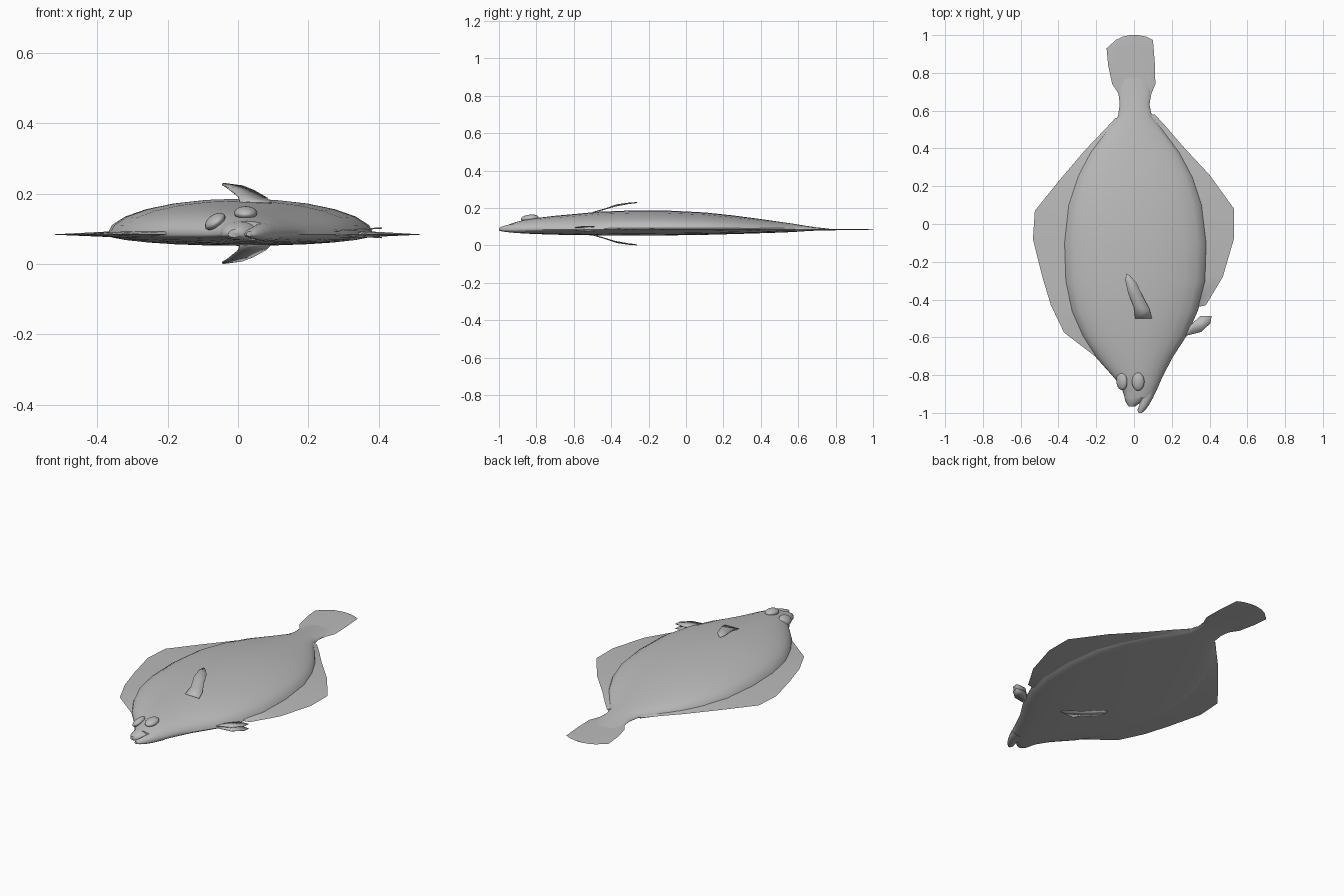
import bpy, bmesh, math
from mathutils import Vector

if "Cube" in bpy.data.objects:
    bpy.data.objects.remove(bpy.data.objects["Cube"], do_unlink=True)

grey = bpy.data.materials.new("fish_grey")
grey.use_nodes = True
grey.diffuse_color = (0.5, 0.5, 0.5, 1)
grey.node_tree.nodes["Principled BSDF"].inputs["Base Color"].default_value = (0.5, 0.5, 0.5, 1)

ZM = 0.084   # height of the fish's flat mid plane


def finish(name, bm, angle=50):
    bmesh.ops.recalc_face_normals(bm, faces=bm.faces)
    me = bpy.data.meshes.new(name)
    bm.to_mesh(me)
    bm.free()
    me.materials.append(grey)
    ob = bpy.data.objects.new(name, me)
    bpy.context.collection.objects.link(ob)
    bpy.ops.object.select_all(action='DESELECT')
    ob.select_set(True)
    bpy.context.view_layer.objects.active = ob
    bpy.ops.object.shade_smooth_by_angle(angle=math.radians(angle))
    return ob


def grid(bm, rows, closed=False):
    """Join rows of points with quads; returns the rows of vertices."""
    vr = [[bm.verts.new(p) for p in r] for r in rows]
    n = len(vr[0])
    for a, b in zip(vr, vr[1:]):
        for i in range(n if closed else n - 1):
            j = (i + 1) % n
            bm.faces.new((a[i], a[j], b[j], b[i]))
    return vr


def loft(name, sections, sides=24):
    """Elliptic cross sections given as (y, x_min, x_max, z_bottom, z_top)."""
    rows = []
    for y, x0, x1, zb, zt in sections:
        row = []
        for i in range(sides):
            a = 2 * math.pi * i / sides
            s = math.sin(a)
            z = ZM + s * ((zt - ZM) if s > 0 else (ZM - zb))
            row.append(((x0 + x1) / 2 + math.cos(a) * (x1 - x0) / 2, y, z))
        rows.append(row)
    bm = bmesh.new()
    vr = grid(bm, rows, True)
    bm.faces.new(vr[0])
    bm.faces.new(vr[-1])
    return finish(name, bm)


# Body
BODY = [
    (-0.92, -0.048, 0.100, 0.068, 0.122),
    (-0.88, -0.062, 0.120, 0.064, 0.132),
    (-0.82, -0.100, 0.146, 0.061, 0.143),
    (-0.71, -0.198, 0.202, 0.057, 0.157),
    (-0.59, -0.275, 0.280, 0.055, 0.168),
    (-0.46, -0.332, 0.338, 0.053, 0.180),
    (-0.30, -0.365, 0.380, 0.052, 0.186),
    (-0.10, -0.372, 0.386, 0.053, 0.186),
    (0.10, -0.350, 0.362, 0.056, 0.176),
    (0.25, -0.300, 0.312, 0.060, 0.160),
    (0.38, -0.232, 0.242, 0.064, 0.143),
    (0.50, -0.140, 0.152, 0.068, 0.126),
    (0.57, -0.085, 0.095, 0.071, 0.116),
    (0.63, -0.076, 0.082, 0.075, 0.106),
    (0.70, -0.080, 0.086, 0.079, 0.096),
    (0.78, -0.060, 0.060, 0.082, 0.087),
]
loft("body", BODY)

# Jaws, split sideways because the fish lies on its flank
loft("upper_jaw", [
    (-0.86, -0.060, 0.070, 0.066, 0.130),
    (-0.92, -0.050, 0.058, 0.068, 0.121),
    (-0.945, -0.043, 0.034, 0.070, 0.112),
    (-0.965, -0.028, 0.008, 0.076, 0.098)], 16)
loft("lower_jaw", [
    (-0.86, 0.030, 0.127, 0.064, 0.122),
    (-0.92, 0.036, 0.101, 0.067, 0.116),
    (-0.96, 0.028, 0.078, 0.071, 0.108),
    (-0.985, 0.018, 0.060, 0.075, 0.100),
    (-1.00, 0.024, 0.042, 0.079, 0.093)], 16)

# Tail fin: a thin plate fanning out of the tail root
loft("tail_fin", [(y, a, b, ZM - t, ZM + t) for y, a, b, t in [
    (0.62, -0.074, 0.080, 0.006), (0.69, -0.082, 0.092, 0.005),
    (0.74, -0.115, 0.113, 0.004), (0.84, -0.137, 0.111, 0.003),
    (0.93, -0.145, 0.104, 0.002), (0.975, -0.095, 0.100, 0.002),
    (0.992, -0.060, 0.064, 0.001), (1.00, -0.020, 0.020, 0.001)]], 16)


def body_edge(y, side):
    """x of the body's outline at y; side is 1 for min x, 2 for max x."""
    for a, b in zip(BODY, BODY[1:]):
        if a[0] <= y <= b[0]:
            return a[side] + (b[side] - a[side]) * (y - a[0]) / (b[0] - a[0])


# Edge fins along both sides: wedges thick at the body and sharp outside
EDGE_FINS = {
    "right_edge_fin": (1, [(-0.20, -0.705), (-0.37, -0.575), (-0.44, -0.43), (-0.485, -0.28),
                           (-0.535, -0.08), (-0.525, 0.07), (-0.40, 0.225), (-0.26, 0.39),
                           (-0.155, 0.50), (-0.10, 0.56)]),
    "left_edge_fin": (2, [(0.335, -0.44), (0.38, -0.43), (0.47, -0.28), (0.53, -0.075),
                          (0.53, 0.08), (0.40, 0.26), (0.26, 0.41), (0.17, 0.515), (0.11, 0.58)]),
}
for name, (side, outer) in EDGE_FINS.items():
    inner = [(body_edge(y, side) * 0.93, y) for x, y in outer]
    bm = bmesh.new()
    grid(bm, [[(x, y, ZM + 0.010) for x, y in inner],
              [(x, y, ZM) for x, y in outer],
              [(x, y, ZM - 0.008) for x, y in inner]])
    finish(name, bm, 80)


def paired_fin(name, edge_a, edge_b, flip_z=None):
    """Thin curved blade between two edges, optionally mirrored in height."""
    rows = [edge_a, edge_b]
    if flip_z is not None:
        rows = [[(x, y, 2 * flip_z - z) for x, y, z in r] for r in rows]
    bm = bmesh.new()
    grid(bm, rows)
    ob = finish(name, bm)
    mod = ob.modifiers.new("thickness", 'SOLIDIFY')
    mod.thickness = 0.004
    mod.offset = 0


# Blade fins above and below the body
lead = [(0.005, -0.50, 0.176), (0.000, -0.44, 0.193), (-0.030, -0.37, 0.217), (-0.046, -0.30, 0.227), (-0.040, -0.262, 0.229)]
trail = [(0.095, -0.50, 0.174), (0.082, -0.45, 0.188), (0.045, -0.38, 0.209), (0.012, -0.31, 0.222), (-0.020, -0.275, 0.226)]
paired_fin("upper_side_fin", lead, trail)
paired_fin("lower_side_fin", lead, trail, 0.1155)

# Two small belly fins on the left edge, spreading apart
for name, dz in (("belly_fin_upper", 1), ("belly_fin_lower", -1)):
    front = [(0.25, -0.60), (0.29, -0.588), (0.355, -0.572), (0.405, -0.525)]
    back = [(0.27, -0.56), (0.30, -0.535), (0.350, -0.488), (0.410, -0.488)]
    paired_fin(name, *[[(x, y, 0.089 + dz * (0.004 + (x - 0.25) * 0.06)) for x, y in r]
                       for r in (front, back)])

# Eyes, both on the upper flank
for name, loc, tilt in (("right_eye", (-0.065, -0.832, 0.121), -35),
                        ("left_eye", (0.022, -0.835, 0.145), 0)):
    bpy.ops.mesh.primitive_uv_sphere_add(segments=20, ring_count=12, radius=1, location=loc,
                                         rotation=(math.radians(6), math.radians(tilt), 0))
    eye = bpy.context.object
    eye.name = eye.data.name = name
    eye.scale = (0.033, 0.048, 0.019)
    eye.data.materials.append(grey)
    bpy.ops.object.shade_smooth()
